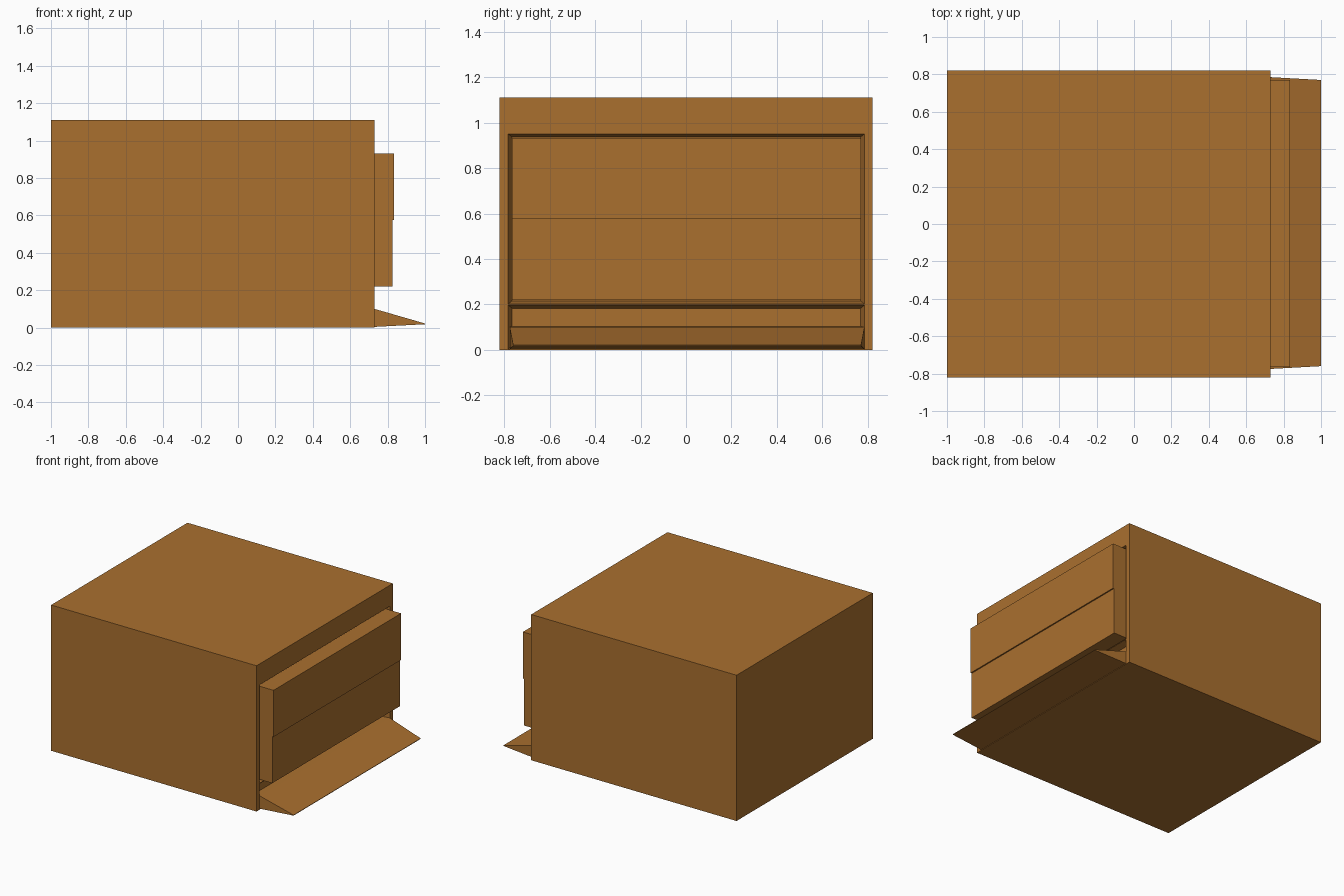
import bpy, bmesh

if "Cube" in bpy.data.objects:
    bpy.data.objects.remove(bpy.data.objects["Cube"])

wood = bpy.data.materials.new("warm brown")
wood.diffuse_color = (0.40, 0.16, 0.028, 1)
wood.use_nodes = True
wood.node_tree.nodes["Principled BSDF"].inputs["Base Color"].default_value = wood.diffuse_color


def loft(name, sections):
    """Flat-sided solid through rectangles (x, y0, y1, z0, z1) along x."""
    bm = bmesh.new()
    rings = [[bm.verts.new(p) for p in ((x, y0, z0), (x, y1, z0), (x, y1, z1), (x, y0, z1))]
             for x, y0, y1, z0, z1 in sections]
    for a, b in zip(rings, rings[1:]):
        for i in range(4):
            j = (i + 1) % 4
            bm.faces.new((a[i], a[j], b[j], b[i]))
    bm.faces.new(rings[0][::-1])
    bm.faces.new(rings[-1])
    bmesh.ops.recalc_face_normals(bm, faces=bm.faces)
    mesh = bpy.data.meshes.new(name)
    bm.to_mesh(mesh)
    bm.free()
    mesh.materials.append(wood)
    obj = bpy.data.objects.new(name, mesh)
    bpy.context.collection.objects.link(obj)
    return obj


FRONT, BACK = 0.73, 0.68   # wall plane and recess floor

# Main box
body = loft("body", [(-1, -0.82, 0.82, 0, 1.11), (FRONT, -0.82, 0.82, 0, 1.11)])

# Two tapered recesses in the right wall, split by a thin rail
for name, z0, z1 in (("door_recess", 0.202, 0.95), ("ramp_recess", 0.005, 0.197)):
    t = 0.017              # taper down to the recess floor
    s = t / (FRONT - BACK) * 0.02
    cutter = loft(name, [(BACK, -0.782 + t, 0.785 - t, z0 + t * 0.8, z1 - t * 0.8),
                         (FRONT + 0.02, -0.782 - s, 0.785 + s, z0 - s * 0.8, z1 + s * 0.8)])
    # keep the cutters from meeting outside the wall
    cutter.hide_render = True
    cutter.hide_set(True)
    cut = body.modifiers.new(name, 'BOOLEAN')
    cut.operation = 'DIFFERENCE'
    cut.solver = 'EXACT'
    cut.object = cutter

# Two stacked door panels, the upper one slightly proud
loft("lower_door_panel", [(0.67, -0.765, 0.77, 0.22, 0.575), (0.825, -0.765, 0.77, 0.22, 0.575)])
loft("upper_door_panel", [(0.67, -0.765, 0.77, 0.575, 0.93), (0.835, -0.765, 0.77, 0.575, 0.93)])

# Wedge ramp coming out of the lower recess
loft("ramp", [(0.67, -0.775, 0.785, 0.004, 0.105), (FRONT, -0.775, 0.785, 0.004, 0.1),
              (1.0, -0.76, 0.77, 0.018, 0.022)])
